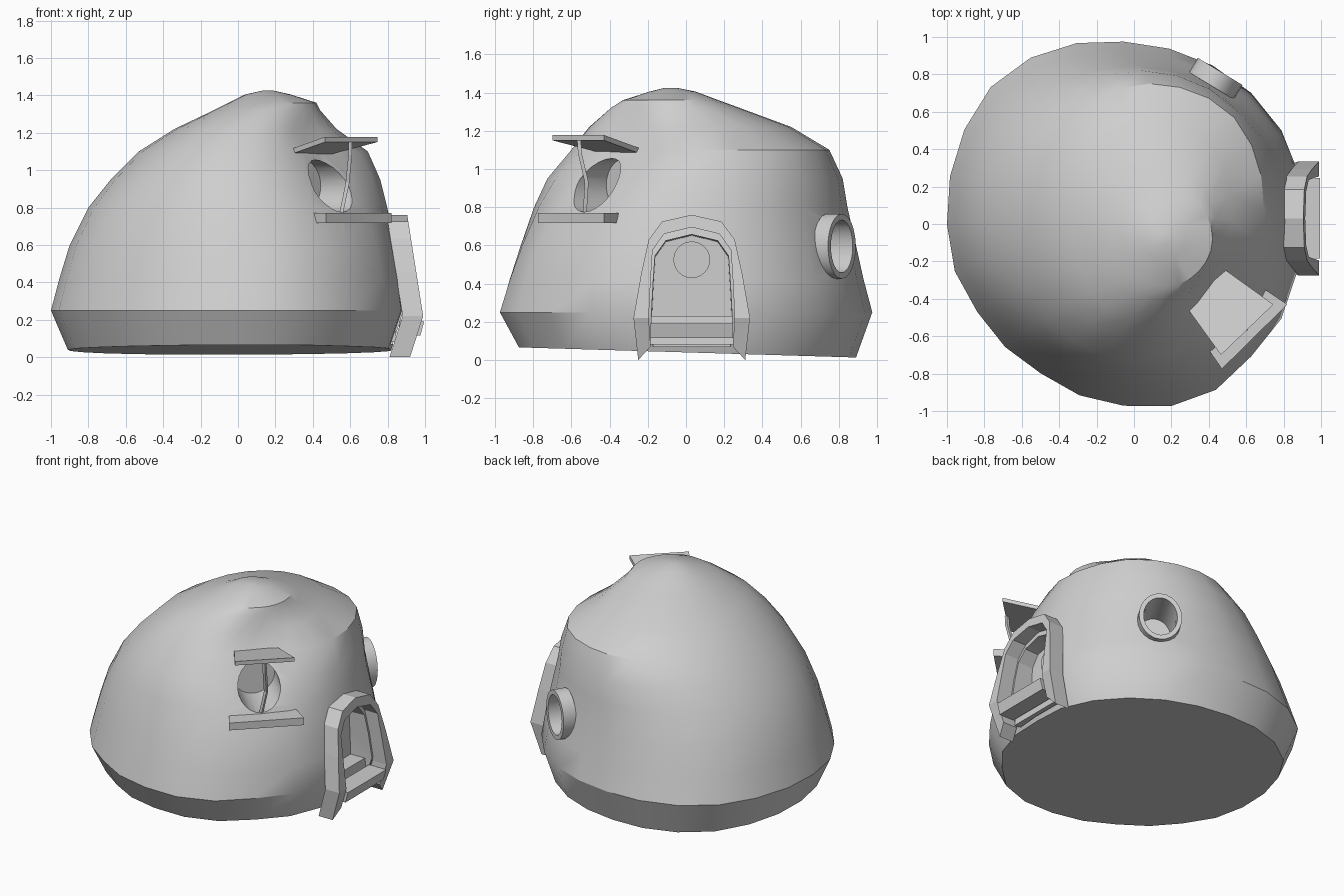
import bpy, bmesh, math
from mathutils import Vector

if "Cube" in bpy.data.objects:
    bpy.data.objects.remove(bpy.data.objects["Cube"])

grey = bpy.data.materials.new("pale_grey")
grey.diffuse_color = (0.62, 0.62, 0.62, 1)
grey.use_nodes = True
grey.node_tree.nodes["Principled BSDF"].inputs["Base Color"].default_value = grey.diffuse_color


def make(name, verts, faces, smooth=None):
    me = bpy.data.meshes.new(name)
    me.from_pydata([tuple(v) for v in verts], [], faces)
    bm = bmesh.new()
    bm.from_mesh(me)
    bmesh.ops.recalc_face_normals(bm, faces=bm.faces)
    bm.to_mesh(me)
    bm.free()
    me.materials.append(grey)
    ob = bpy.data.objects.new(name, me)
    bpy.context.collection.objects.link(ob)
    if smooth:
        shade(ob, smooth)
    return ob


def shade(ob, angle):
    bpy.ops.object.select_all(action='DESELECT')
    ob.select_set(True)
    bpy.context.view_layer.objects.active = ob
    bpy.ops.object.shade_smooth_by_angle(angle=math.radians(angle))


def loft(name, rings, caps=True, closed=False, smooth=None):
    """Skin a list of equal-length closed rings."""
    n, m = len(rings[0]), len(rings)
    verts = [v for r in rings for v in r]
    faces = [(i * n + j, i * n + (j + 1) % n, (i + 1) % m * n + (j + 1) % n, (i + 1) % m * n + j)
             for i in range(m if closed else m - 1) for j in range(n)]
    if caps and not closed:
        faces += [tuple(range(n))[::-1], tuple(range((m - 1) * n, m * n))]
    return make(name, verts, faces, smooth)


def circle(centre, axis, r, off, rz=None, n=24):
    """Ring (or oval) of points around a horizontal axis."""
    side = Vector((-axis.y, axis.x, 0))
    return [centre + axis * off + side * (r * math.cos(2 * math.pi * k / n))
            + Vector((0, 0, (rz or r) * math.sin(2 * math.pi * k / n))) for k in range(n)]


def lerp(table, t):
    for (a, u), (b, v) in zip(table, table[1:]):
        if a <= t <= b:
            return u + (v - u) * (t - a) / (b - a)
    return table[-1][1]


def bump(deg, centre, width):
    d = ((deg - centre + 180) % 360 - 180) / width
    return math.exp(-d * d)


# Lopsided dome: z, left, right, front, back extents of each ring
levels = [(0.04, -.91, .82, -.88, .89), (0.25, -1.0, .89, -.98, .975),
          (0.42, -.955, .87, -.93, .93), (0.6, -.90, .84, -.87, .89), (0.8, -.80, .80, -.80, .845),
          (0.95, -.68, .765, -.73, .82), (1.1, -.53, .70, -.60, .75), (1.22, -.34, .53, -.50, .55),
          (1.32, -.13, .44, -.39, .28), (1.36, -.05, .42, -.33, .17), (1.405, .04, .28, -.19, .05),
          (1.425, .13, .19, -.11, -.05)]
# Uneven outline by angle, fading with height
outline = [(0, 1), (20, 1.04), (30, 1.03), (50, 1.015), (70, .994), (90, 1), (101, 1.02), (118, 1.05),
           (131, 1.07), (163, 1.02), (180, 1), (193, .994), (208, .958), (240, .94), (258, .973),
           (273, .996), (289, 1.04), (305, 1.046), (317, 1.015), (330, 1.03), (360, 1)]
fade = [(0, 1), (.25, 1), (.42, .9), (.6, .7), (.8, .4), (.95, .2), (1.1, 0), (2, 0)]
flat = [(0, 0), (.6, 0), (.8, .05), (.95, .13), (1.1, .20), (1.22, .15), (1.32, .05), (1.4, 0), (2, 0)]
full = [(0, 0), (.9, 0), (1.1, .06), (1.22, .08), (1.34, .05), (1.4, 0), (2, 0)]
rings = []
for z, xl, xr, yf, yb in levels:
    ring = []
    for k in range(24):
        deg = 360 * k / 24
        a = math.radians(deg)
        s = 1 + (lerp(outline, deg) - 1) * lerp(fade, z)
        s -= lerp(flat, z) * bump(deg, 315, 26)          # dent at the front window
        s += lerp(full, z) * bump(deg, 238, 24)          # fuller front left shoulder
        s += .6 * lerp(full, z) * bump(deg, 45, 22)      # brow over the porthole
        x = (xl + xr) / 2 + (xr - xl) / 2 * math.cos(a) * s
        y = (yf + yb) / 2 + (yb - yf) / 2 * math.sin(a) * s
        ring.append(Vector((x, y, z if z > .1 else .04 - .03 * y)))
    rings.append(ring)
dome = loft("dome_body", rings)

# Door arch outlines: half width and height, mirrored about y = 0.03
YC = 0.03
outer_half = [(.28, 0.0), (.305, .22), (.265, .45), (.225, .63), (.155, .725)]
inner_half = [(.215, .07), (.225, .22), (.215, .42), (.205, .575), (.145, .66)]


def arch(half, top):
    return ([(YC - w, z) for w, z in half] + [(YC, top)] + [(YC + w, z) for w, z in reversed(half)])


def front_x(z):
    if z < 0.22:
        return 0.92 + 0.07 * z / 0.22
    return 0.99 - 0.085 * (z - 0.22) / 0.54


outer, inner = arch(outer_half, .76), arch(inner_half, .695)

# Cut the doorway and both window holes
win_c, win_a = Vector((.485, -.46, .915)), Vector((1, -1, 0)).normalized()
port_c, port_a = Vector((.445, .79, .595)), Vector((.52, .855, 0)).normalized()
door = [[Vector((x, YC + (y - YC) * s, .08 + (z - .08) * s)) for y, z in inner]
        for x, s in ((.72, .93), (1.2, .97))]
cutters = [loft("door_cutter", door),
           loft("window_cutter", [circle(win_c, win_a, .14, o) for o in (-.2, .4)]),
           loft("porthole_cutter", [circle(port_c, port_a, .112, o, .14) for o in (-.25, .3)])]
for c in cutters:
    c.hide_render = True
    mod = dome.modifiers.new("cut", 'BOOLEAN')
    mod.operation, mod.solver, mod.object = 'DIFFERENCE', 'EXACT', c
bpy.context.view_layer.update()
cut_mesh = bpy.data.meshes.new_from_object(dome.evaluated_get(bpy.context.evaluated_depsgraph_get()))
dome.modifiers.clear()
dome.data = cut_mesh
for c in cutters:
    bpy.data.objects.remove(c)
shade(dome, 30)

# Door frame: a section at every arch point, bent to follow the wall
sections = []
for (yo, zo), (yi, zi) in zip(outer, inner):
    fo, fi = front_x(zo), front_x(zi)
    sections.append([Vector((fo - .11, yo, zo)), Vector((fo, yo, zo)),
                     Vector((fi, yi, zi)), Vector((fi - .11, yi, zi))])
loft("door_frame", sections)


def slab(name, bottom, top):
    return loft(name, [[Vector(p) for p in bottom], [Vector(p) for p in top]])


def rect(x0, x1, y0, y1, z):
    return [(x0, y0, z), (x1, y0, z), (x1, y1, z), (x0, y1, z)]


# Door steps
slab("outer_step", rect(.86, .975, -.185, .245, .115), rect(.86, .995, -.185, .245, .19))
slab("inner_step", rect(.71, .85, -.185, .245, .08), rect(.71, .83, -.185, .245, .23))

# Small round pane on the door
X = Vector((1, 0, 0))
loft("door_pane", [circle(Vector((.72, YC, .525)), X, .096, o) for o in (0, .0095)])

# Porthole ring
loft("porthole_ring", [circle(port_c, port_a, r, o, rz) for r, rz, o in
                       ((.14, .17, -.06), (.14, .17, .03), (.11, .138, .03), (.11, .138, -.06))],
     closed=True, smooth=35)

# Window ledge
ledge = [(.42, -.50), (.39, -.66), (.47, -.775), (.82, -.43), (.70, -.35), (.52, -.38)]
slab("window_ledge", [(x, y, .718) for x, y in ledge], [(x, y, .77) for x, y in ledge])

# Window awning, tilted up towards the outside
awn = [(.27, -.43, 1.08), (.465, -.70, 1.15), (.745, -.43, 1.15), (.48, -.24, 1.08)]
slab("window_awning", awn, [(x, y, z + .028) for x, y, z in awn])

# Crooked prop between ledge and awning
prop = [(.55, -.53, .76), (.585, -.52, .93), (.60, -.555, 1.08), (.60, -.56, 1.15)]
h = .01
loft("awning_prop", [[Vector((x - h, y - h, z)), Vector((x + h, y - h, z)),
                      Vector((x + h, y + h, z)), Vector((x - h, y + h, z))] for x, y, z in prop])
